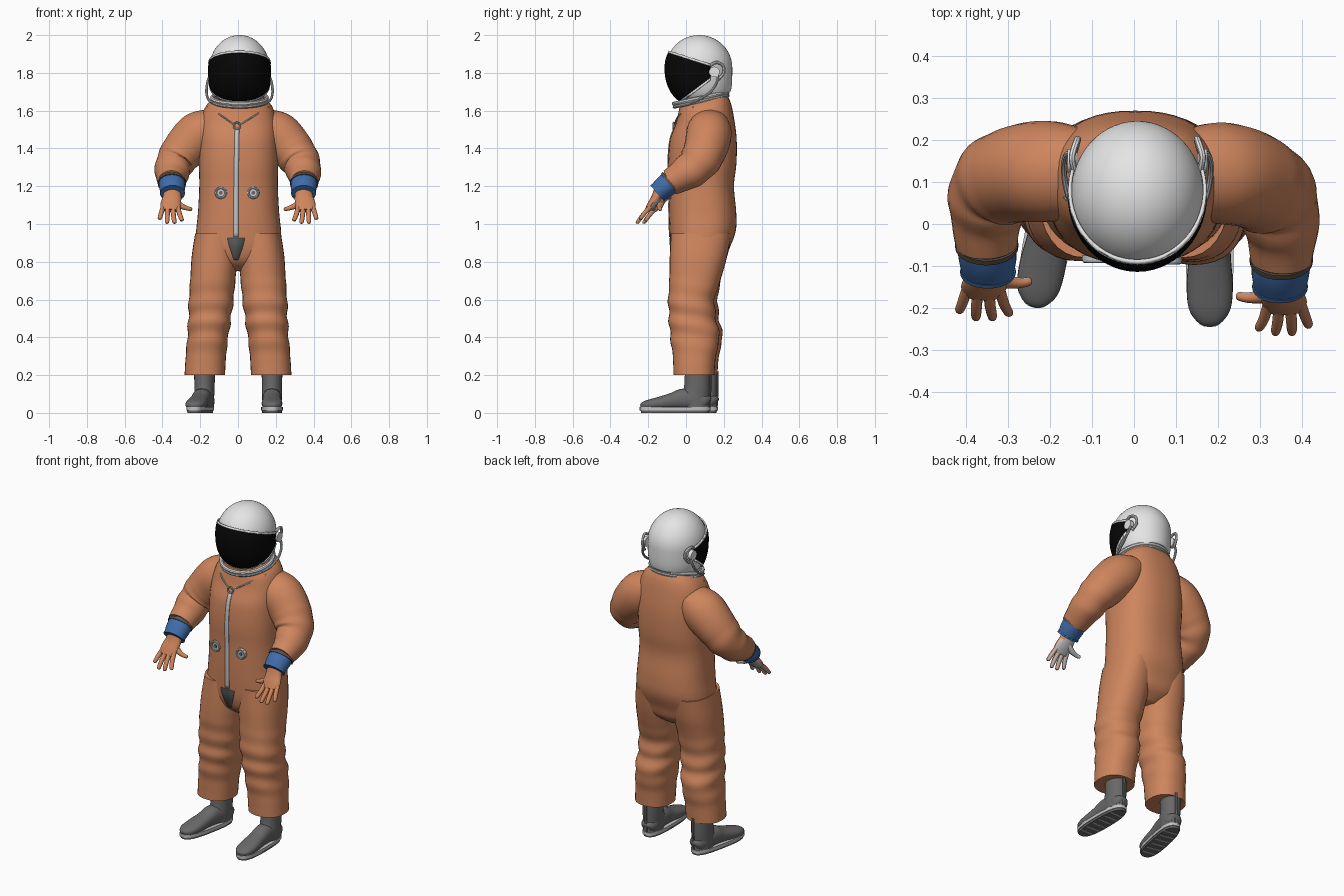
import bpy, bmesh, math
from mathutils import Vector
from mathutils.bvhtree import BVHTree

cube = bpy.data.objects.get("Cube")
if cube:
    bpy.data.objects.remove(cube)


def material(name, r, g, b):
    m = bpy.data.materials.new(name)
    m.use_nodes = True
    m.diffuse_color = (r, g, b, 1)
    m.node_tree.nodes["Principled BSDF"].inputs["Base Color"].default_value = (r, g, b, 1)
    return m


ORANGE = material("suit orange", .62, .235, .11)
WHITE = material("helmet white", .78, .78, .78)
SILVER = material("trim light grey", .55, .55, .55)
GREY = material("boot grey", .14, .14, .14)
BLUE = material("cuff blue", .05, .15, .4)
BLACK = material("visor black", .002, .002, .002)
DARK = material("seam brown", .11, .08, .06)


def smooth(ob, angle=40):
    bpy.ops.object.select_all(action='DESELECT')
    ob.select_set(True)
    bpy.context.view_layer.objects.active = ob
    bpy.ops.object.shade_smooth_by_angle(angle=math.radians(angle))
    return ob


def finish(name, bm, mat, thick=0):
    me = bpy.data.meshes.new(name)
    bmesh.ops.recalc_face_normals(bm, faces=bm.faces)
    bm.to_mesh(me)
    bm.free()
    me.materials.append(mat)
    ob = bpy.data.objects.new(name, me)
    bpy.context.collection.objects.link(ob)
    if thick:
        mod = ob.modifiers.new("thickness", 'SOLIDIFY')
        mod.thickness = thick
        mod.offset = -1
    return smooth(ob)


def spline(keys, steps):
    """Smooth interpolation through rows of numbers."""
    out = []
    for i in range(len(keys) - 1):
        a, b, c, d = (keys[max(0, min(len(keys) - 1, i + k))] for k in (-1, 0, 1, 2))
        for s in range(steps):
            t = s / steps
            out.append([.5 * (2 * q + (r - p) * t + (2 * p - 5 * q + 4 * r - w) * t * t
                              + (3 * q - p - 3 * r + w) * t ** 3) for p, q, r, w in zip(a, b, c, d)])
    return out + [list(keys[-1])]


def loft(name, keys, mat, sides=28, steps=5, flat=False, power=2, fold=None, shape=None):
    """Skin of rings along keys of (x, y, z, radius a, radius b)."""
    rows = spline(keys, steps)
    pts = [Vector(r[:3]) for r in rows]
    bm, rings, a = bmesh.new(), [], Vector((1, 0, 0))
    for i, (p, row) in enumerate(zip(pts, rows)):
        b = Vector((0, 1, 0))
        if not flat:
            t = (pts[min(i + 1, len(pts) - 1)] - pts[max(i - 1, 0)]).normalized()
            if i == 0 and abs(t.x) > .9:
                a = Vector((0, 0, 1))
            a = (a - t * a.dot(t)).normalized()
            b = t.cross(a)
        ring = []
        for k in range(sides):
            ang = math.tau * k / sides
            c, s = math.cos(ang), math.sin(ang)
            f = fold(p, ang) if fold else 1
            u = math.copysign(abs(c) ** (2 / power), c) * row[3] * f
            v = math.copysign(abs(s) ** (2 / power), s) * row[4] * f
            co = p + a * u + b * v
            ring.append(bm.verts.new(shape(co) if shape else co))
        rings.append(ring)
    for r, q in zip(rings, rings[1:]):
        for k in range(sides):
            bm.faces.new((r[k], r[(k + 1) % sides], q[(k + 1) % sides], q[k]))
    bm.faces.new(rings[0])
    bm.faces.new(rings[-1])
    return finish(name, bm, mat)


def tube(name, points, r, mat, sides=8):
    return loft(name, [(*p, r, r) for p in points], mat, sides, 5)


def torus(name, loc, rot, big, small, mat):
    bpy.ops.mesh.primitive_torus_add(location=loc, rotation=rot, major_radius=big, minor_radius=small,
                                     major_segments=40, minor_segments=8)
    ob = bpy.context.object
    ob.name = name
    ob.data.materials.append(mat)
    return smooth(ob)


def disc(name, loc, rot, r, depth, mat):
    bpy.ops.mesh.primitive_cylinder_add(vertices=24, radius=r, depth=depth, location=loc, rotation=rot)
    ob = bpy.context.object
    ob.name = name
    ob.data.materials.append(mat)
    return smooth(ob)


# Torso, with the collar rising toward the back
def collar_tilt(co):
    co.z += max(0, min(1, (co.z - 1.45) / .2)) * (co.y - .09) * .22
    return co


torso = loft("torso", [
    (0, .075, .75, .06, .07), (0, .075, .8, .17, .13), (0, .075, .87, .225, .155),
    (.003, .088, .96, .225, .175), (.003, .088, 1.06, .215, .178), (.003, .082, 1.2, .208, .172),
    (.003, .086, 1.32, .21, .181), (.003, .092, 1.45, .208, .176), (.003, .1, 1.55, .2, .153),
    (.005, .098, 1.62, .175, .137), (.005, .09, 1.665, .13, .12)],
    ORANGE, sides=48, flat=True, power=2.4, shape=collar_tilt)
bm = bmesh.new()
bm.from_mesh(torso.data)
tree = BVHTree.FromBMesh(bm)
bm.free()


def on_front(x, z, lift=.004):
    hit = tree.ray_cast(Vector((x, -1, z)), Vector((0, 1, 0)))[0]
    return Vector((x, (hit.y if hit else -.08) - lift, z))


# Strips laid on the front of the torso: rows of (x, z, half width)
def strip(name, rows, mat):
    bm = bmesh.new()
    prev = None
    for x, z, w in spline(rows, 6):
        pair = [bm.verts.new(on_front(x + s * w, z)) for s in (-1, 1)]
        if prev:
            bm.faces.new((prev[0], prev[1], pair[1], pair[0]))
        prev = pair
    return finish(name, bm, mat, .004)


strip("zipper", [(-.005, 1.5, .012), (-.008, 1.35, .012), (-.01, 1.15, .013), (-.01, .93, .013)], SILVER)
strip("crotch_patch", [(-.01, .925, .046), (-.01, .88, .036), (-.01, .81, .012)], GREY)
p = on_front(-.005, 1.52, .008)
torus("zipper_ring", p, (math.pi / 2, 0, 0), .017, .005, SILVER)
for s, side in ((-1, "right"), (1, "left")):
    tube(side + "_neck_cord", [on_front(.165 * s, 1.62), on_front(.09 * s, 1.575), on_front(.015 * s - .005, 1.525)],
         .004, SILVER, 6)
    p = on_front(.086 * s - .005, 1.165, .002)
    face = (math.pi / 2, 0, 0)
    disc(side + "_valve_plate", p, face, .033, .012, SILVER)
    torus(side + "_valve_rim", p - Vector((0, .006, 0)), face, .026, .006, SILVER)
    disc(side + "_valve_core", p - Vector((0, .006, 0)), face, .01, .008, GREY)


# Trouser legs with fabric folds around the knee
def knee_folds(p, ang):
    window = max(0, 1 - abs(p.z - .5) / .24)
    return 1 + .045 * window * math.sin(p.z * 58 + 1.3 * math.sin(ang))


for s, side, dy in ((-1, "right", .008), (1, "left", -.008)):
    loft(side + "_leg", [
        (s * .176, .05 + dy, .2, .107, .108), (s * .17, .052 + dy, .3, .107, .114),
        (s * .16, .055 + dy, .4, .108, .13), (s * .15, .043 + dy, .5, .113, .125),
        (s * .142, .037 + dy, .6, .118, .123), (s * .132, .05, .72, .12, .138),
        (s * .123, .066, .83, .122, .152), (s * .115, .08, .95, .112, .16)],
        ORANGE, sides=32, steps=7, flat=True, power=2.25, fold=knee_folds)


# Sleeves, cuffs and hands
def elbow_folds(p, ang):
    window = max(0, 1 - abs(p.z - 1.3) / .1)
    return 1 + .04 * window * math.sin(p.z * 95 + math.cos(ang))


for s, side, dy in ((-1, "right", 0), (1, "left", -.035)):
    def at(x, y, z, *r, share=1):
        return (s * x, y + dy * share, z, *r)

    loft(side + "_sleeve", [
        at(.11, .12, 1.54, .08, .1, share=0), at(.2, .125, 1.48, .122, .12, share=.1),
        at(.28, .118, 1.4, .116, .115, share=.4), at(.336, .09, 1.32, .1, .105, share=.8),
        at(.35, .025, 1.262, .088, .088), at(.35, -.05, 1.22, .074, .07)],
        ORANGE, steps=8, fold=elbow_folds)
    loft(side + "_cuff", [at(.35, -.04, 1.226, .07, .062), at(.348, -.08, 1.195, .069, .06),
                          at(.347, -.115, 1.165, .062, .052)], BLUE)
    loft(side + "_cuff_band", [at(.35, -.045, 1.222, .075, .068), at(.35, -.056, 1.213, .075, .067)], DARK)
    loft(side + "_cuff_edge", [at(.347, -.11, 1.168, .066, .056), at(.347, -.117, 1.162, .066, .056)], BLUE)

    parts = [loft(side + "_palm", [
        at(.347, -.1, 1.175, .045, .036), at(.35, -.125, 1.135, .05, .026),
        at(.357, -.15, 1.1, .054, .021), at(.36, -.17, 1.072, .046, .014)], ORANGE, sides=20)]
    for i in range(4):
        o = (i - 1.5) * .026
        reach = (.85, 1, 1, .75)[i]
        parts.append(loft(side + "_finger_" + str(i + 1), [
            at(.358 + o, -.155, 1.09, .013, .013), at(.358 + o * 1.25, -.155 - .04 * reach, 1.09 - .045 * reach, .013, .012),
            at(.356 + o * 1.5, -.155 - .066 * reach, 1.09 - .08 * reach, .011, .01),
            at(.356 + o * 1.53, -.155 - .07 * reach, 1.09 - .087 * reach, .005, .005)], ORANGE, sides=10, steps=3))
    parts.append(loft(side + "_thumb", [
        at(.335, -.13, 1.12, .02, .02), at(.3, -.138, 1.095, .016, .016), at(.268, -.14, 1.083, .012, .012),
        at(.248, -.136, 1.078, .01, .01), at(.243, -.135, 1.077, .004, .004)], ORANGE, sides=10, steps=3))
    # Grey grip on the palm side
    for ob in parts:
        ob.data.materials.append(SILVER)
        for f in ob.data.polygons:
            if f.normal.dot(Vector((0, .76, -.65))) > .45 and f.center.z < 1.13:
                f.material_index = 1


# Boots, built around the ankle then turned into place
for side, loc, turn in (("right", (-.178, .095, 0), -.2), ("left", (.18, .055, 0), 0)):
    boot = [
        loft("_boot_shaft", [(0, 0, .03, .05, .07), (0, -.006, .08, .052, .075), (0, .003, .14, .053, .068),
                             (0, .006, .25, .056, .066)], GREY, flat=True),
        loft("_boot_foot", [(0, .066, .05, .025, .028), (0, .04, .06, .047, .042), (0, -.06, .073, .05, .056),
                            (0, -.13, .062, .05, .043), (0, -.2, .05, .055, .034), (0, -.255, .043, .05, .026),
                            (0, -.285, .038, .032, .018), (0, -.296, .035, .012, .008)], GREY, power=2.3),
        loft("_boot_welt", [(0, -.113, .012, .057, .187), (0, -.113, .03, .057, .187)], SILVER,
             sides=40, steps=1, flat=True, power=2.7),
        loft("_boot_sole", [(0, -.113, 0, .052, .18), (0, -.113, .013, .053, .182)], GREY,
             sides=40, steps=1, flat=True, power=2.7),
        loft("_heel_strip", [(0, .068, .03, .008, .006), (0, .073, .12, .008, .006), (0, .074, .22, .008, .006)],
             GREY, sides=8, flat=True)]
    for i in range(6):
        bpy.ops.mesh.primitive_cube_add(size=1, location=(0, -.24 + i * .05, .003))
        bar = bpy.context.object
        bar.name = "_tread_bar"
        bar.scale = (.085, .012, .008)
        bar.data.materials.append(SILVER)
        boot.append(bar)
    for ob in boot:
        x, y, z = ob.location
        ob.location = (loc[0] + x * math.cos(turn) - y * math.sin(turn),
                       loc[1] + x * math.sin(turn) + y * math.cos(turn), z)
        ob.rotation_euler.z = turn
        ob.name = side + ob.name


# Helmet shell, visor and rims share one form trimmed by planes
def helmet_part(name, scale, cuts, mat):
    bm = bmesh.new()
    bmesh.ops.create_uvsphere(bm, u_segments=56, v_segments=40, radius=1)
    for v in bm.verts:
        x, y, w = v.co
        h = math.hypot(x, y)
        if w < 0 and h > .001:
            e = 3 + .8 * y / h
            k = (1 - min(1, -w) ** e) ** (1 / e) / h
            x, y = x * k, y * k
        v.co = (.008 + .158 * scale * x, .07 + .175 * scale * y, 1.828 + (.2 if w < 0 else .172) * scale * w)
    for co, no in cuts:
        bmesh.ops.bisect_plane(bm, geom=bm.verts[:] + bm.edges[:] + bm.faces[:], plane_co=co,
                               plane_no=no, clear_outer=True)
    return finish(name, bm, mat, .008)


UP, DOWN = Vector((0, .07, .22)).normalized(), Vector((0, .12, -.16)).normalized()
top, low = Vector((0, -.09, 1.905)), Vector((0, -.03, 1.655))
back = ((0, .13, 0), (0, 1, 0))
helmet_part("helmet_shell", 1, [((0, -.075, 1.635), (0, .065, -.305))], WHITE)
helmet_part("visor", 1.05, [(top, UP), (low, DOWN), back], BLACK)
helmet_part("visor_top_rim", 1.06, [(top + UP * .012, UP), (top, -UP), back], WHITE)
helmet_part("visor_bottom_rim", 1.06, [(low + DOWN * .012, DOWN), (low, -DOWN), back], WHITE)
tilt = (.21, 0, 0)
torus("neck_ring", (.008, .078, 1.667), tilt, .145, .011, WHITE)
torus("neck_seal", (.008, .08, 1.65), tilt, .145, .009, SILVER)

# Ear fittings and air hoses
for s, side in ((-1, "right"), (1, "left")):
    def ear(x, y, z):
        return (.008 + s * x, y, z)

    disc(side + "_visor_pivot", ear(.155, .15, 1.805), (0, math.pi / 2, 0), .028, .022, WHITE)
    tube(side + "_ear_latch", [ear(.15, .13, 1.84), ear(.155, .16, 1.855), ear(.145, .195, 1.84),
                               ear(.142, .2, 1.8), ear(.15, .17, 1.765)], .008, WHITE)
    tube(side + "_air_hose", [ear(.15, .165, 1.8), ear(.168, .165, 1.755), ear(.175, .13, 1.7),
                              ear(.165, .07, 1.66), ear(.14, .02, 1.64)], .007, SILVER)
